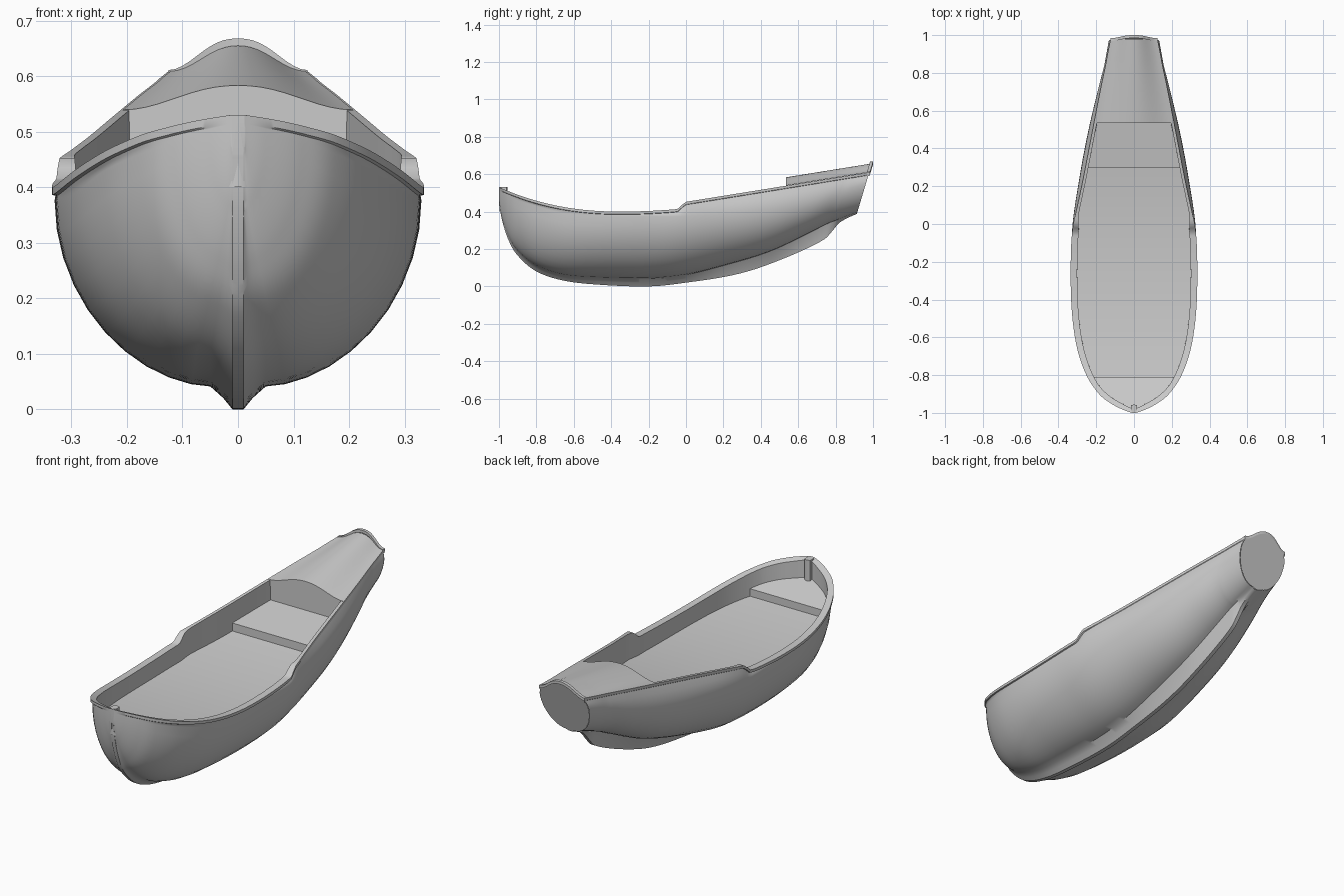
import bpy, bmesh, math

if "Cube" in bpy.data.objects:
    bpy.data.objects.remove(bpy.data.objects["Cube"])

# Stations along the hull: y, keel z, body bottom z, max half-width, its z, sheer half-width
ROWS = [
    (-1.0, .46, .47, .012, .515, .012),
    (-.985, .36, .375, .05, .50, .05),
    (-.95, .25, .27, .115, .48, .115),
    (-.90, .165, .19, .175, .46, .178),
    (-.80, .08, .11, .24, .43, .245),
    (-.65, .03, .06, .293, .39, .296),
    (-.45, .008, .045, .323, .375, .323),
    (-.20, 0, .042, .33, .375, .328),
    (.0, .02, .062, .325, .375, .315),
    (.25, .06, .125, .288, .39, .265),
    (.50, .13, .20, .242, .42, .217),
    (.70, .195, .28, .198, .46, .178),
    (.82, .248, .335, .168, .50, .153),
    (.86, .29, .35, .158, .51, .145),
    (.90, .345, .365, .15, .525, .138),
    (.98, .388, .395, .135, .55, .122)]


def smooth(a, b, x):
    t = min(1, max(0, (x - a) / (b - a)))
    return t * t * (3 - 2 * t)


def sheer(y):
    fore = .40 + (.13 * ((-.35 - y) / .65) ** 2.2 if y < -.35 else .013 * ((min(y, 0) + .35) / .3) ** 2)
    s = smooth(-.05, 0, y)
    return fore * (1 - s) + (.452 + .161 * y) * s


def catmull(a, b, c, d, t):
    return .5 * (2 * b + (c - a) * t + (2 * a - 5 * b + 4 * c - d) * t * t + (3 * b - a - 3 * c + d) * t ** 3)


def dense(n=10):
    r = [ROWS[0]] + ROWS + [ROWS[-1]]
    out = [tuple(catmull(*q, k / n) for q in zip(*r[i:i + 4]))
           for i in range(len(ROWS) - 1) for k in range(n)]
    return out + [ROWS[-1]]


STATIONS = dense()


def half_width(y):
    for a, b in zip(STATIONS, STATIONS[1:]):
        if a[0] <= y <= b[0]:
            return a[5] + (b[5] - a[5]) * (y - a[0]) / (b[0] - a[0])
    return STATIONS[-1][5]


def wall(y):
    return .028 - .014 * smooth(-.05, .05, y) + .03 * (1 - smooth(-1, -.85, y))


def inner(y):
    return max(0, half_width(y) - wall(y))


def rake(y, z):
    return .3 * smooth(.3, .98, y) * (z - sheer(y))


def make(name, rows, flip=False, caps=(), mirror=True):
    bm = bmesh.new()
    g = [[bm.verts.new(p) for p in r] for r in rows]
    for a, b in zip(g, g[1:]):
        for j in range(len(a) - 1):
            f = [a[j], a[j + 1], b[j + 1], b[j]]
            bm.faces.new(f[::-1] if flip else f)
    for cap in caps:
        bm.faces.new([bm.verts.new(p) for p in cap])
    bmesh.ops.remove_doubles(bm, verts=bm.verts, dist=1e-5)
    me = bpy.data.meshes.new(name)
    bm.to_mesh(me)
    bm.free()
    ob = bpy.data.objects.new(name, me)
    bpy.context.collection.objects.link(ob)
    if mirror:
        m = ob.modifiers.new("mirror", 'MIRROR')
        m.merge_threshold = 1e-4
    bpy.ops.object.select_all(action='DESELECT')
    ob.select_set(True)
    bpy.context.view_layer.objects.active = ob
    bpy.ops.object.shade_smooth_by_angle(angle=math.radians(35))
    return ob


# Hull with rail and inner wall
def skin(s):
    y, zk, zb, wm, zm, ws = s
    fw = max(.012, min(.05, .2 * wm))
    k = min(.01, fw)
    p = [(0, zk), (k, zk), ((k + fw) * .45, zk + (zb - zk) * .5)]
    for i in range(11):
        t = i / 10 * math.pi / 2
        p.append((fw + (wm - fw) * math.sin(t) ** 1.12, zm - (zm - zb) * math.cos(t)))
    zs = sheer(y)
    for i in (1, 2, 3):
        t = i / 3
        p.append((wm + (ws - wm) * t * t, zm + (zs - .016 - zm) * t))
    return p


def section(s):
    y, ws, zs = s[0], s[5], sheer(s[0])
    depth = .1 if y < -.85 else .15 if y < .56 else .02
    xi = max(0, ws - wall(y))
    lip = .007 * smooth(-1, -.97, y) * (1 - .7 * smooth(-.02, .1, y))
    p = skin(s) + [(ws + lip, zs - .014), (ws + lip, zs), (xi, zs), (xi, zs - depth)]
    return [(x, y + rake(y, z), z) for x, z in p]


bow = [(x, -1, z) for x, z in skin(STATIONS[0])] + [(.012, -1, .53), (0, -1, .53)]
make("hull", [section(s) for s in STATIONS], flip=True, caps=[bow])


# Floor panels, each an open surface with a riser at one or both ends
def panel(name, y0, y1, height, width, camber=0, front=0, back=0, n=24):
    rows = []
    for i in range(n + 1):
        y = y0 + (y1 - y0) * i / n
        w = width(y)
        rows.append([(w * j / 10, y, height(y) + camber * (1 + math.cos(math.pi * (j / 10) ** 1.1)) / 2)
                     for j in range(11)])
    if front:
        rows.insert(0, [(x, y, height(y0) - front) for x, y, z in rows[0]])
    if back:
        rows.append([(x, y, height(y1) - back) for x, y, z in rows[-1]])
    return make(name, rows)


panel("main_floor", -.83, .32, lambda y: .315 + .045 * ((y + .3) / .6) ** 2, inner, n=50)
panel("rear_bench", .30, .56, lambda y: .40 + .165 * (y - .3), inner, front=.05)
panel("bow_bench", -.985, -.81, lambda y: .385 + .28 * (-.81 - y), inner, back=.045)

# Cambered stern deck with its bulkhead
panel("stern_deck", .535, .98, lambda y: sheer(y) + .001,
      lambda y: half_width(y) - .003, camber=.044, front=.11)

# Raked flat transom
ye, zs, ws = .98, sheer(.98), ROWS[-1][5]
crown = [(ws * (1 - i / 10), zs + .057 * (1 + math.cos(math.pi * (1 - i / 10) ** 1.2)) / 2)
         for i in range(11)]
outline = skin(ROWS[-1]) + crown
make("transom", [], caps=[[(x, ye + .3 * (z - zs) + .002, z) for x, z in outline][::-1]])

# Raised rim arching over the stern
rim = []
for x, z in [(ws + .003, zs - .006)] + [(x * 1.03, z + .001) for x, z in crown]:
    y = ye + .3 * (z - zs) + .003
    rim.append([(x, y, z - .014), (x, y, z), (x, y - .016, z), (x, y - .016, z - .014)])
make("stern_rim", rim, caps=[rim[0]])

# Stem post inside the bow
post = [(x, y) for x, y in ((0, -.955), (.016, -.96), (.016, -.99), (0, -.998))]
make("stem_post", [[(x, y, z) for x, y in post] for z in (.40, .53)], flip=True,
     caps=[[(x, y, .53) for x, y in post][::-1]])
